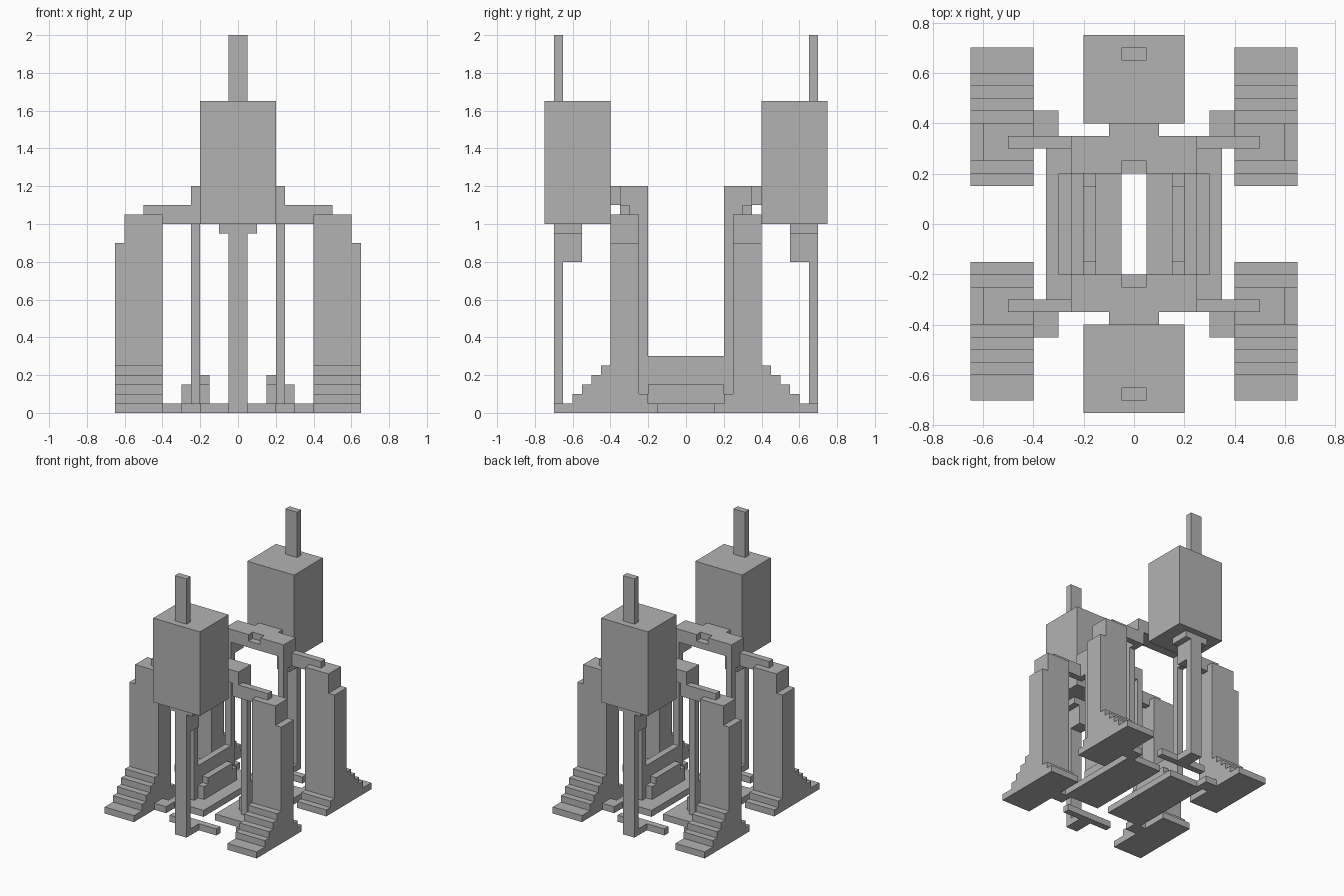
import bpy
import bmesh
from mathutils import Vector

if "Cube" in bpy.data.objects:
    bpy.data.objects.remove(bpy.data.objects["Cube"], do_unlink=True)

GREY = (0.45, 0.45, 0.45, 1.0)
grey = bpy.data.materials.new("plain grey")
grey.use_nodes = True
grey.diffuse_color = GREY
grey.node_tree.nodes["Principled BSDF"].inputs["Base Color"].default_value = GREY


def prism(name, outline, axis, low, high, mirror):
    """Extrude a 2D outline along an axis, then mirror it about the origin."""
    def place(u, v, w):
        return Vector({"x": (w, u, v), "y": (u, w, v), "z": (u, v, w)}[axis])

    bm = bmesh.new()
    face = bm.faces.new([bm.verts.new(place(u, v, low)) for u, v in outline])
    ext = bmesh.ops.extrude_face_region(bm, geom=[face])
    moved = [g for g in ext["geom"] if isinstance(g, bmesh.types.BMVert)]
    bmesh.ops.translate(bm, verts=moved, vec=place(0, 0, high - low))
    bmesh.ops.recalc_face_normals(bm, faces=bm.faces)
    mesh = bpy.data.meshes.new(name)
    bm.to_mesh(mesh)
    bm.free()
    mesh.materials.append(grey)
    obj = bpy.data.objects.new(name, mesh)
    bpy.context.scene.collection.objects.link(obj)
    if mirror:
        mod = obj.modifiers.new("mirror", "MIRROR")
        mod.use_axis = ("x" in mirror, "y" in mirror, False)
        mod.use_mirror_merge = False
    return obj


def box(name, x, y, z, mirror):
    outline = [(x[0], y[0]), (x[1], y[0]), (x[1], y[1]), (x[0], y[1])]
    return prism(name, outline, "z", z[0], z[1], mirror)


# Four tower legs with stepped feet
step = 0.05
stairs = [(0.15, 0), (0.7, 0), (0.7, step)]
for i in range(4):
    y = 0.6 - step * i
    stairs += [(y, step * (i + 1)), (y, step * (i + 2))]
leg = stairs + [(0.4, 0.25), (0.4, 0.9), (0.25, 0.9), (0.25, 0.1),
                (0.2, 0.1), (0.2, step), (0.15, step)]
prism("tower_legs", leg, "x", 0.4, 0.65, "xy")
box("tower_tops", (0.4, 0.6), (0.25, 0.4), (0.9, 1.05), "xy")
box("foot_tabs", (0.3, 0.4), (0.35, 0.45), (0, step), "xy")

# Large end blocks with masts, props and ground bars
box("end_blocks", (-0.2, 0.2), (0.4, 0.75), (1.0, 1.65), "y")
box("masts", (-0.05, 0.05), (0.65, 0.7), (1.65, 2.0), "y")
box("prop_caps", (-0.1, 0.1), (0.55, 0.7), (0.95, 1.0), "y")
prop = [(0.55, 0.95), (0.55, 0.8), (0.65, 0.8), (0.65, step),
        (0.55, step), (0.55, 0), (0.7, 0), (0.7, 0.95)]
prism("props", prop, "x", -0.05, 0.05, "y")
box("ground_bars", (-0.2, 0.2), (0.5, 0.55), (0, step), "y")

# Cross beams: lower portal, notched top, neck to the block, side arms and posts
portal = [(-0.25, 1.0), (-0.2, 1.0), (-0.2, 1.1), (0.2, 1.1),
          (0.2, 1.0), (0.25, 1.0), (0.25, 1.15), (-0.25, 1.15)]
prism("beam_portals", portal, "y", 0.2, 0.35, "y")
notched = [(-0.25, 0.2), (-0.05, 0.2), (-0.05, 0.25), (0.05, 0.25),
           (0.05, 0.2), (0.25, 0.2), (0.25, 0.35), (-0.25, 0.35)]
prism("beam_tops", notched, "z", 1.15, 1.2, "y")
box("beam_necks", (-0.1, 0.1), (0.35, 0.4), (1.1, 1.2), "y")
box("side_arms", (0.25, 0.5), (0.3, 0.35), (1.0, 1.1), "xy")
box("portal_posts", (0.2, 0.25), (0.2, 0.25), (step, 1.0), "xy")

# Two floor plates with low walls, outer rails and inner ledges
box("floor_plates", (0.05, 0.35), (-0.35, 0.35), (0, step), "x")
box("low_walls", (0.2, 0.25), (-0.2, 0.2), (step, 0.3), "x")
box("outer_rails", (0.25, 0.3), (-0.2, 0.2), (step, 0.15), "x")
ledge = [(-0.2, step), (0.2, step), (0.2, 0.15), (0.15, 0.15),
         (0.15, 0.2), (-0.15, 0.2), (-0.15, 0.15), (-0.2, 0.15)]
prism("inner_ledges", ledge, "x", 0.15, 0.2, "x")
